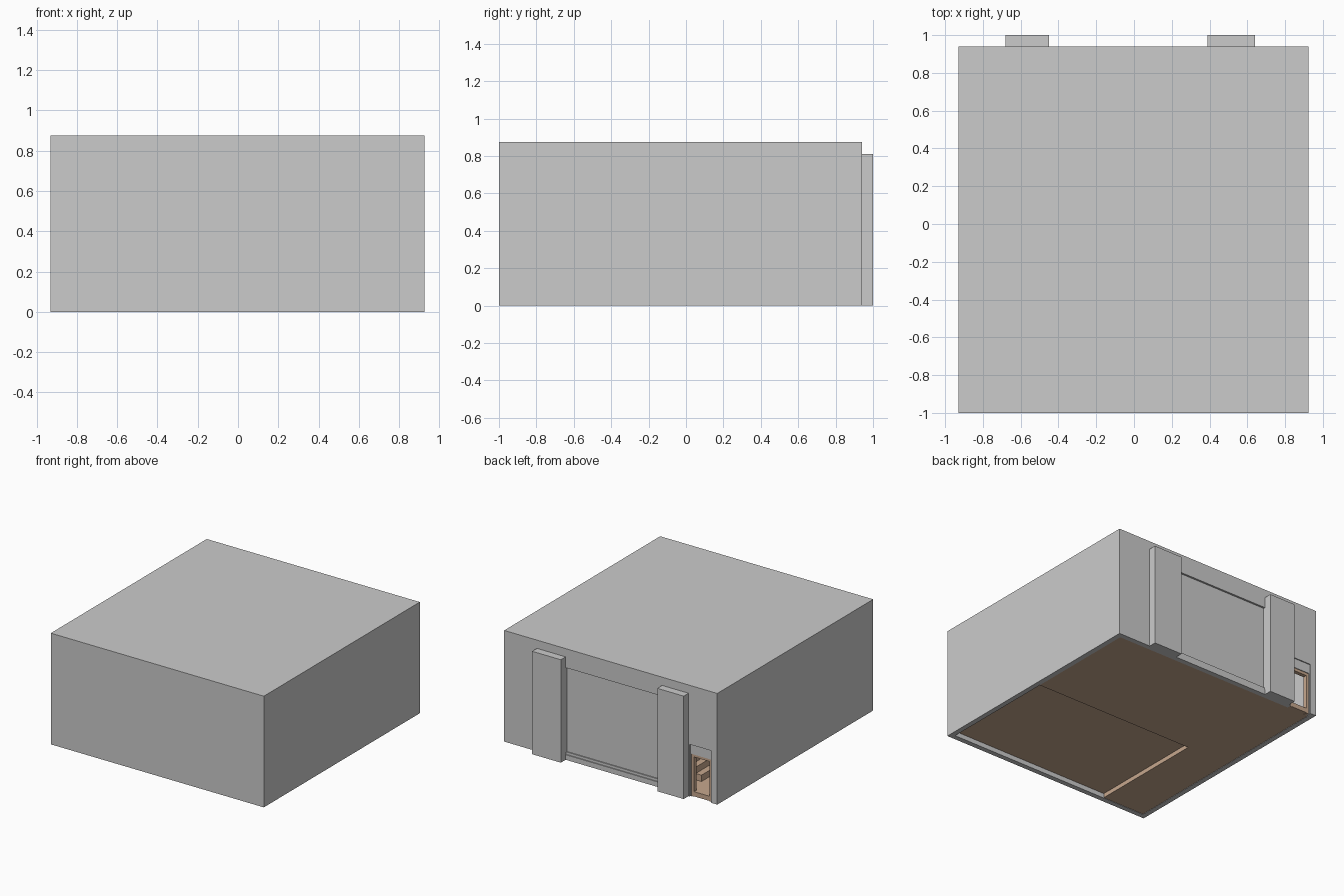
import bpy

if "Cube" in bpy.data.objects:
    bpy.data.objects.remove(bpy.data.objects["Cube"])

brown = bpy.data.materials.new("wood")
brown.diffuse_color = (0.57, 0.39, 0.27, 1)
brown.use_nodes = True
brown.node_tree.nodes["Principled BSDF"].inputs["Base Color"].default_value = brown.diffuse_color


def box(name, x, y, z, mat=None):
    """Axis-aligned box from (min, max) ranges."""
    bpy.ops.mesh.primitive_cube_add(
        size=1, location=[(r[0] + r[1]) / 2 for r in (x, y, z)])
    ob = bpy.context.object
    ob.name = name
    ob.scale = [r[1] - r[0] for r in (x, y, z)]
    bpy.ops.object.transform_apply(location=False, rotation=False, scale=True)
    if mat:
        ob.data.materials.append(mat)
    return ob


X0, X1, Y0, Y1 = -0.93, 0.925, -1.0, 0.94
T, ZW, ZT = 0.04, 0.80, 0.875          # wall thickness, wall top, roof top
IX0, IX1, IY0, IY1 = X0 + T, X1 - T, Y0 + T, Y1 - T

# Roof slab and plain walls
box("roof", (X0, X1), (Y0, Y1), (ZW, ZT))
box("front_wall", (X0, X1), (Y0, IY0), (0, ZW))
box("left_wall", (X0, IX0), (IY0, IY1), (0, ZW))
box("right_wall", (IX1, X1), (IY0, IY1), (0, ZW))

# Back wall with a wide gate opening and a small doorway cut through it
wall = box("back_wall", (X0, X1), (IY1, Y1), (0, ZW))
for name, x, z in (("gate_cutter", (-0.45, 0.39), (0.04, 0.725)),
                   ("door_cutter", (-0.88, -0.69), (-0.1, 0.41))):
    cutter = box(name, x, (IY1 - 0.1, Y1 + 0.1), z)
    cutter.hide_render = True
    cutter.hide_set(True)
    mod = wall.modifiers.new(name, 'BOOLEAN')
    mod.operation = 'DIFFERENCE'
    mod.solver = 'EXACT'
    mod.object = cutter
    bpy.context.view_layer.objects.active = wall
    bpy.ops.object.modifier_apply(modifier=name)
    bpy.data.objects.remove(cutter, do_unlink=True)

# Recessed gate panel and its sill
box("gate_panel", (-0.45, 0.39), (IY1, Y1 - 0.015), (0.04, 0.725))
box("gate_sill", (-0.45, 0.39), (IY1, Y1 - 0.007), (0.04, 0.06))

# Pillars either side of the gate
for side, x in (("left", (-0.68, -0.45)), ("right", (0.39, 0.64))):
    box(side + "_pillar", x, (Y1, 1.0), (0, 0.81))

# Doorway: grey surround and wooden frame
yd = (IY1, Y1 - 0.008)
yf = (IY1 - 0.005, Y1 - 0.014)
box("door_header", (-0.88, -0.69), yd, (0.335, 0.41))
for side, gx, wx in (("left", (-0.88, -0.872), (-0.872, -0.852)),
                     ("right", (-0.698, -0.69), (-0.718, -0.698))):
    box(side + "_door_surround", gx, yd, (0, 0.335))
    box(side + "_door_post", wx, yf, (0, 0.335), brown)
box("door_lintel", (-0.852, -0.718), yf, (0.313, 0.335), brown)
box("door_threshold", (-0.852, -0.718), yf, (0.003, 0.04), brown)

# Wooden floor: L-shaped lower level around a raised platform
SX, SY, ZF = -0.52, -0.01, 0.037
box("floor_back", (IX0, IX1), (SY, IY1), (0.003, ZF), brown)
box("floor_side", (IX0, SX), (IY0, SY), (0.003, ZF), brown)
box("platform", (SX, IX1), (IY0, SY), (ZF, 0.075), brown)

# Ceiling beams running front to back
for i in range(4):
    x = -0.73 + 0.428 * i
    box(f"ceiling_beam_{i + 1}", (x - 0.055, x + 0.055), (IY0, IY1),
        (0.73, ZW), brown)

# Low stepped bench just inside the doorway
for i in range(3):
    box(f"bench_step_{i + 1}", (-0.66 + 0.05 * i, -0.46), (0.5, 0.75),
        (ZF + 0.05 * i, ZF + 0.05 * (i + 1)), brown)
